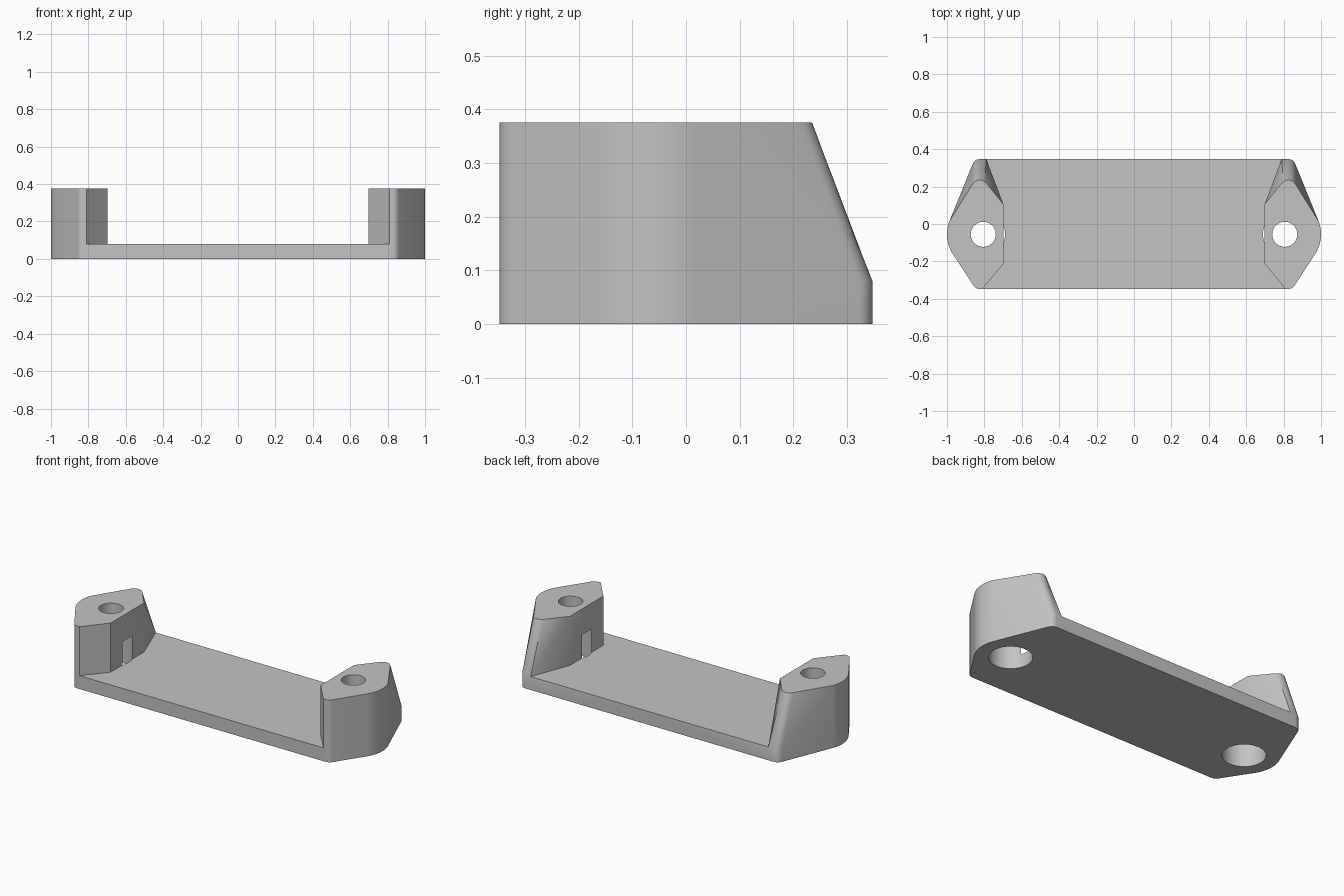
import bpy
import bmesh
from math import radians, sin, cos

cube = bpy.data.objects.get("Cube")
if cube:
    bpy.data.objects.remove(cube, do_unlink=True)

FLOOR, TOP, EDGE = 0.08, 0.375, 0.347
HOLE_X, HOLE_Y = 0.806, -0.055

grey = bpy.data.materials.new("light_grey")
grey.use_nodes = True
grey.diffuse_color = (0.55, 0.55, 0.55, 1)
grey.node_tree.nodes["Principled BSDF"].inputs["Base Color"].default_value = (0.55, 0.55, 0.55, 1)


def arc(cx, cy, r, start, end, n):
    angles = [radians(start + (end - start) * i / (n - 1)) for i in range(n)]
    return [(cx + r * cos(a), cy + r * sin(a)) for a in angles]


def add_object(name, bm):
    mesh = bpy.data.meshes.new(name)
    bm.to_mesh(mesh)
    bm.free()
    mesh.materials.append(grey)
    obj = bpy.data.objects.new(name, mesh)
    bpy.context.collection.objects.link(obj)
    return obj


# Outline of one end, from the inner front corner around the rounded tip
front = [(0.81, -EDGE)] + arc(0.825, -0.307, 0.04, -90, -31, 6)
tip = arc(HOLE_X, HOLE_Y, 0.194, -31, 21, 14)
rear_low = arc(0.825, 0.307, 0.04, 21, 90, 8) + [(0.79, EDGE)]
rear_top = arc(0.825, 0.19, 0.045, 28, 142, 9)
inner = [(0.698, 0.105), (0.698, -0.212)]
outer = front + tip + rear_low
low_ring = outer + inner
top_ring = front + tip + rear_top + inner

# Half of the bracket: plate with a post whose back leans forward
bm = bmesh.new()


def ring(points, z):
    return [bm.verts.new((x, y, z)) for x, y in points]


middle = [(0, EDGE), (0, -EDGE)]
under = ring(outer + middle, 0)
floor = ring(low_ring, FLOOR)
floor_mid = ring(middle, FLOOR)
top = ring(top_ring, TOP)

n = len(outer)
rim = floor[:n] + floor_mid
bm.faces.new(under[::-1])
for i in range(len(rim)):
    j = (i + 1) % len(rim)
    if i != n:  # the middle stays open for mirroring
        bm.faces.new((under[i], under[j], rim[j], rim[i]))
bm.faces.new([floor_mid[1], floor[0], floor[-1], floor[-2], floor[n - 1], floor_mid[0]])

lean_start = len(front + tip) - 1
for i in range(len(floor)):
    j = (i + 1) % len(floor)
    if lean_start <= i < n:
        bm.faces.new((floor[i], floor[j], top[j if i == n - 1 else i]))
        if i == n - 1:
            bm.faces.new((floor[i], top[j], top[i]))
        else:
            bm.faces.new((floor[j], top[j], top[i]))
    else:
        bm.faces.new((floor[i], floor[j], top[j], top[i]))
bm.faces.new(top)
bmesh.ops.recalc_face_normals(bm, faces=bm.faces[:])
bracket = add_object("bracket", bm)
mirror = bracket.modifiers.new("mirror", "MIRROR")
mirror.use_clip = True
mirror.merge_threshold = 0.0005


# Screw holes and the wider bores below them
def hole_cutter(name, radius, bottom, height):
    cut = bmesh.new()
    for side in (-1, 1):
        made = bmesh.ops.create_cone(cut, cap_ends=True, segments=48, radius1=radius,
                                     radius2=radius, depth=height)
        bmesh.ops.translate(cut, verts=made["verts"],
                            vec=(side * HOLE_X, HOLE_Y, bottom + height / 2))
    obj = add_object(name, cut)
    obj.hide_render = True
    mod = bracket.modifiers.new(name, "BOOLEAN")
    mod.operation = "DIFFERENCE"
    mod.solver = "EXACT"
    mod.object = obj
    return obj


cutters = [hole_cutter("bore_cutter", 0.117, -0.1, 0.32),
           hole_cutter("screw_hole_cutter", 0.067, -0.15, 0.65)]

# Fix the shape, drop the cutters and smooth the rounded corners
bpy.ops.object.select_all(action="DESELECT")
bracket.select_set(True)
bpy.context.view_layer.objects.active = bracket
for mod in list(bracket.modifiers):
    bpy.ops.object.modifier_apply(modifier=mod.name)
for obj in cutters:
    bpy.data.objects.remove(obj, do_unlink=True)
bpy.ops.object.shade_smooth_by_angle(angle=radians(30))
